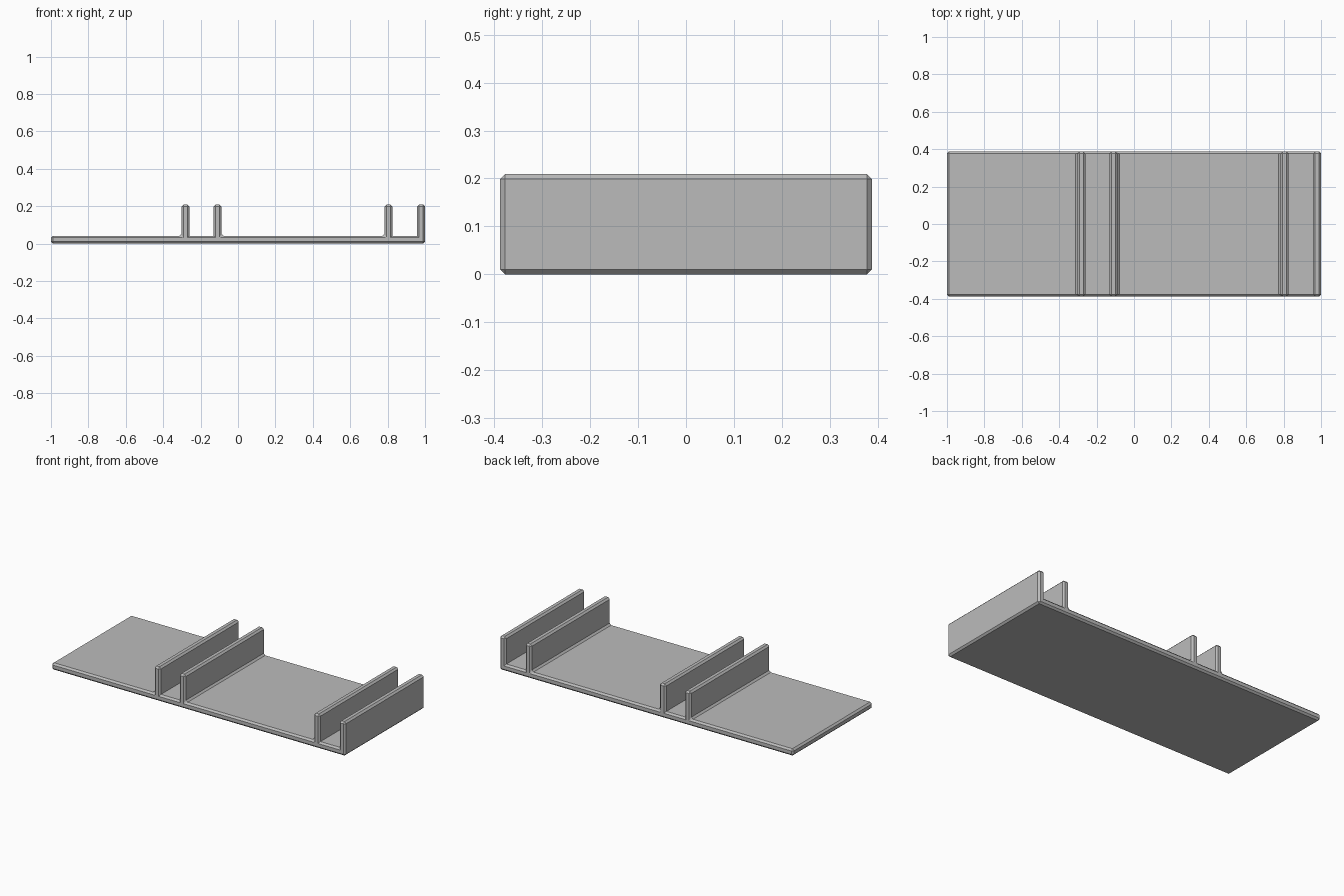
import bpy
import bmesh

cube = bpy.data.objects.get("Cube")
if cube:
    bpy.data.objects.remove(cube, do_unlink=True)

HALF_DEPTH = 0.388
BASE_TOP = 0.042
RIB_TOP = 0.209
RIB_WIDTH = 0.042
CHAMFER = 0.0105
# Left edge of each upright rib
ribs = [-0.302, -0.131, 0.784, 1 - RIB_WIDTH]
# Inside corners of the narrow slots stay sharp
sharp_x = [ribs[0] + RIB_WIDTH, ribs[1], ribs[2] + RIB_WIDTH, ribs[3]]

# Side profile: flat base with four upright ribs, the last flush with the end
profile = [(1, 0), (-1, 0), (-1, BASE_TOP)]
for x in ribs:
    right = x + RIB_WIDTH
    profile += [(x, BASE_TOP), (x, RIB_TOP), (right, RIB_TOP)]
    if x != ribs[-1]:
        profile.append((right, BASE_TOP))

# Extrude the profile through the depth
bm = bmesh.new()
face = bm.faces.new([bm.verts.new((x, -HALF_DEPTH, z)) for x, z in profile])
extruded = bmesh.ops.extrude_face_region(bm, geom=[face])
for item in extruded["geom"]:
    if isinstance(item, bmesh.types.BMVert):
        item.co.y = HALF_DEPTH
bmesh.ops.recalc_face_normals(bm, faces=bm.faces[:])


def is_slot_corner(edge):
    a, b = (v.co for v in edge.verts)
    along_depth = abs(a.y - b.y) > HALF_DEPTH
    at_floor = abs(a.z - BASE_TOP) < 0.001
    return along_depth and at_floor and any(abs(a.x - x) < 0.001 for x in sharp_x)


# Chamfer every other edge, filling the outer rib roots
edges = [e for e in bm.edges if not is_slot_corner(e)]
bmesh.ops.bevel(bm, geom=edges, offset=CHAMFER, offset_type='OFFSET',
                segments=1, profile=0.5, affect='EDGES', clamp_overlap=True)
bmesh.ops.recalc_face_normals(bm, faces=bm.faces[:])

mesh = bpy.data.meshes.new("ribbed_plate")
bm.to_mesh(mesh)
bm.free()
plate = bpy.data.objects.new("ribbed_plate", mesh)
bpy.context.collection.objects.link(plate)

# Plain grey finish
grey = bpy.data.materials.new("plain_grey")
grey.use_nodes = True
colour = (0.5, 0.5, 0.5, 1)
grey.diffuse_color = colour
grey.node_tree.nodes["Principled BSDF"].inputs["Base Color"].default_value = colour
mesh.materials.append(grey)
